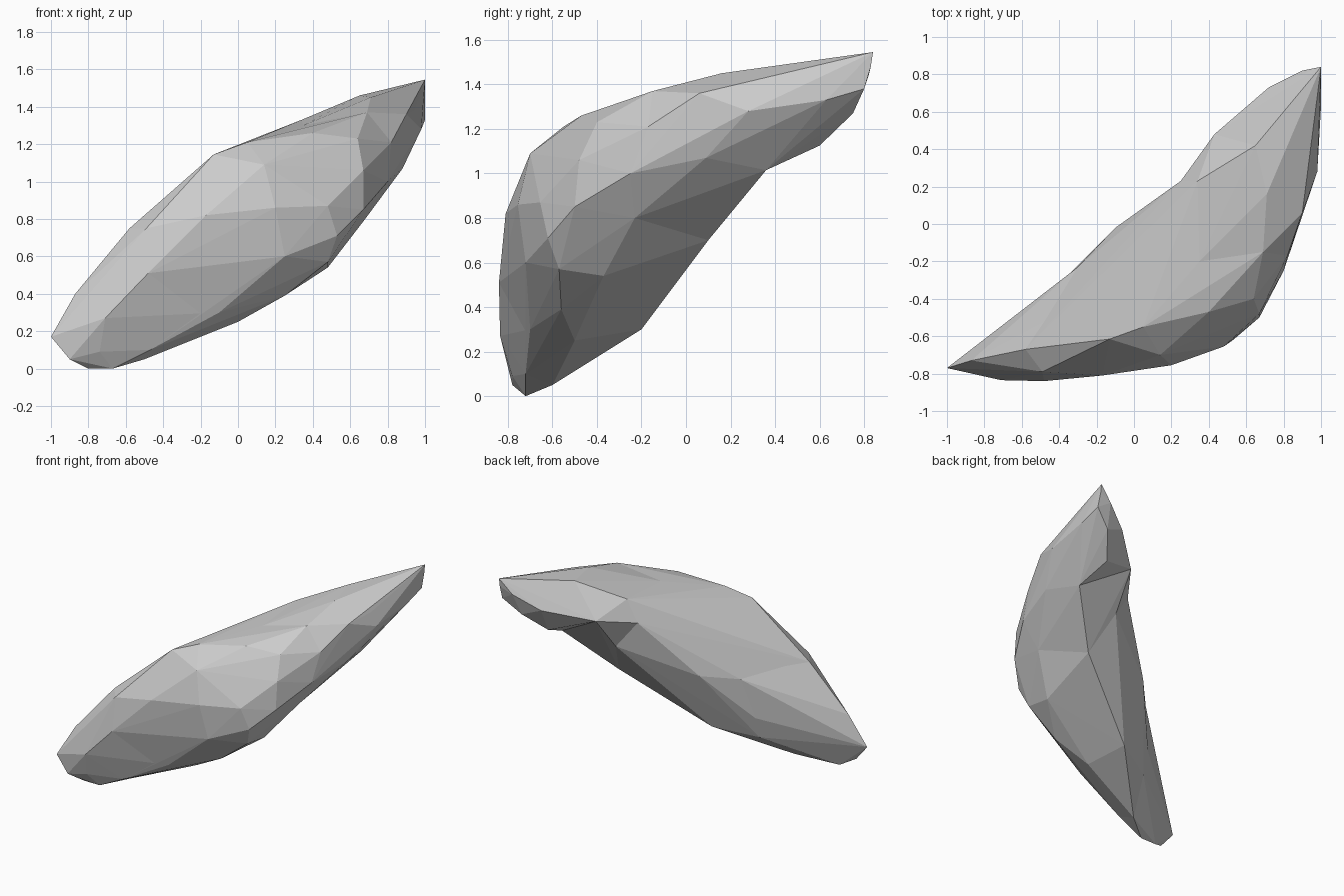
import bpy, bmesh

if "Cube" in bpy.data.objects:
    bpy.data.objects.remove(bpy.data.objects["Cube"])

# Cross-section points shared by neighbouring rock chunks
low_ring = [(-.5, -.6, .05), (-.47, -.72, .1), (-.1, -.7, .3), (-.38, -.35, .24), (-.38, -.3, .405),
            (-.3, -.23, .71), (-.4, -.48, .82), (-.48, -.84, .51), (-.58, -.67, .75),
            (-.49, -.79, .75), (-.17, -.81, .82), (-.13, -.615, 1.145)]
mid_ring = [(.25, .23, 1.17), (.4, .28, .97), (.5, .1, .7), (.68, -.23, .8), (.8, -.25, 1.0),
            (.82, -.17, 1.21), (.69, -.15, 1.37), (.35, -.2, 1.3), (.34, .23, 1.33)]
high_ring = [(.43, .48, 1.23), (.8, .36, 1.015), (.88, .09, 1.07), (.98, .28, 1.28),
             (.9, .06, 1.36), (.94, .27, 1.38), (.71, .16, 1.45), (.65, .42, 1.46)]

# Corners of the pointed lower end
low_tip = [(-1, -.77, .17), (-.9, -.78, .05), (-.8, -.72, 0), (-.67, -.72, 0),
           (-.87, -.73, .4), (-.71, -.835, .27), (-.74, -.78, .09)]

# Corners of the broad body: front face, top ridge, underside
body = [(.2, -.755, .86), (.14, -.7, 1.09), (.25, -.72, .6), (.48, -.655, .87), (.53, -.62, .71),
        (.67, -.48, 1.06), (.67, -.5, .85), (.05, -.55, 1.21), (.4, -.47, 1.26), (.64, -.4, 1.23),
        (-.1, -.02, .76), (-.08, -.2, .3), (0, -.12, .43), (0, -.5, .25), (.25, -.56, .39),
        (.48, -.57, .57), (.48, -.37, .54)]

# Corners of the narrow upper end
high_tip = [(1, .84, 1.545), (1, .83, 1.48), (1, .8, 1.38), (1, .63, 1.33), (.75, .6, 1.125),
            (.87, .75, 1.27), (.72, .73, 1.33), (.9, .82, 1.44), (.78, .67, 1.43), (.86, .53, 1.5)]

stone = bpy.data.materials.new("stone_grey")
stone.diffuse_color = (.6, .6, .6, 1)
stone.use_nodes = True
stone.node_tree.nodes["Principled BSDF"].inputs["Base Color"].default_value = stone.diffuse_color


def hull(name, points):
    """Flat-faceted chunk wrapped tightly around its corner points."""
    bm = bmesh.new()
    for p in points:
        bm.verts.new(p)
    bmesh.ops.convex_hull(bm, input=bm.verts[:])
    loose = [v for v in bm.verts if not v.link_faces]
    bmesh.ops.delete(bm, geom=loose, context='VERTS')
    bmesh.ops.recalc_face_normals(bm, faces=bm.faces[:])
    mesh = bpy.data.meshes.new(name)
    bm.to_mesh(mesh)
    bm.free()
    mesh.materials.append(stone)
    obj = bpy.data.objects.new(name, mesh)
    bpy.context.collection.objects.link(obj)
    return obj


rock = hull("rock", low_ring + body + mid_ring)
helpers = [hull("lower_chunk_helper", low_tip + low_ring),
           hull("middle_chunk_helper", mid_ring + high_ring),
           hull("upper_chunk_helper", high_ring + high_tip)]

# Fuse the chunks into one curved rock
for chunk in helpers:
    mod = rock.modifiers.new("fuse", 'BOOLEAN')
    mod.operation = 'UNION'
    mod.solver = 'EXACT'
    mod.object = chunk
    chunk.hide_render = True
    chunk.hide_viewport = True
